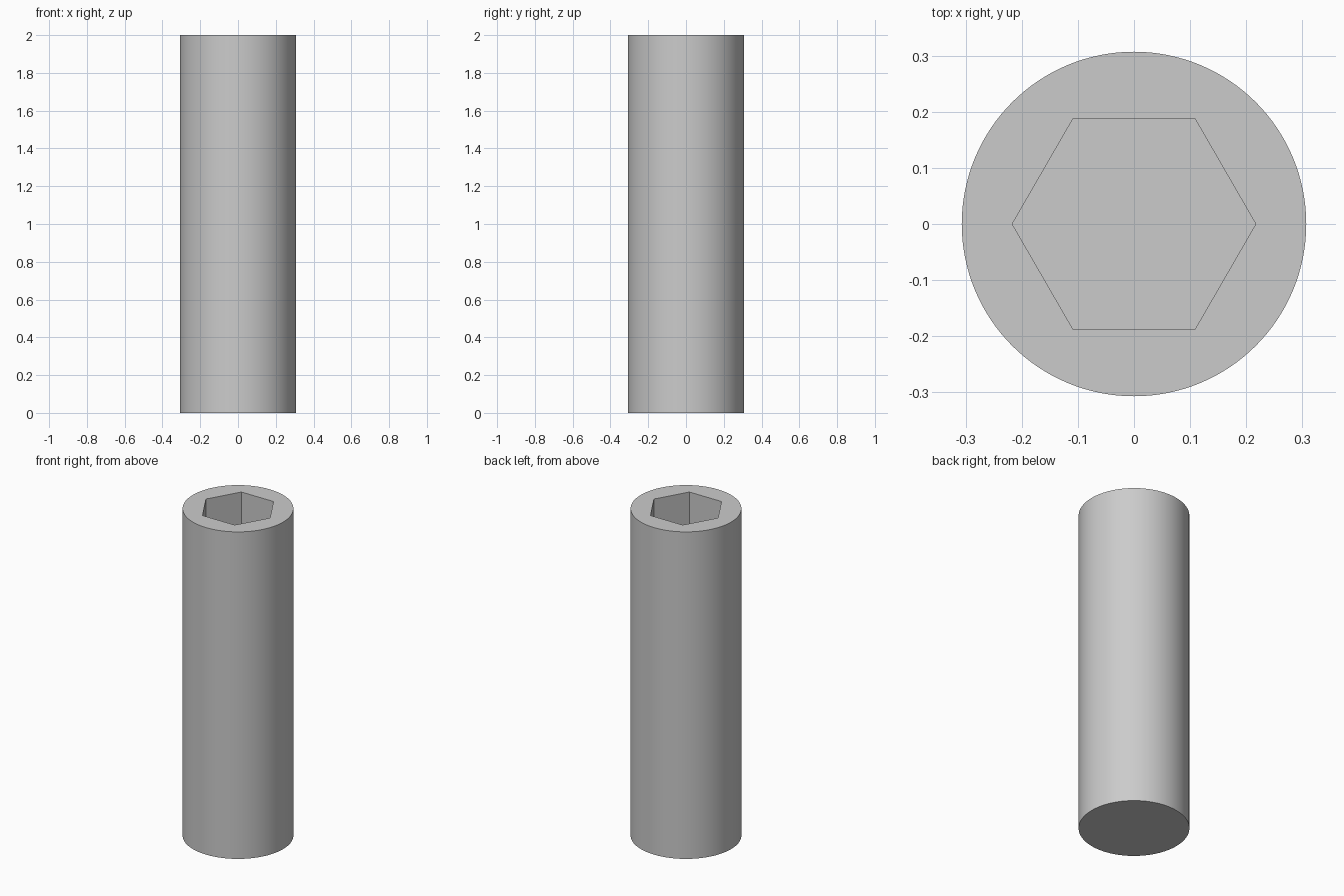
import bpy, bmesh
from math import cos, sin, tau, radians

if "Cube" in bpy.data.objects:
    bpy.data.objects.remove(bpy.data.objects["Cube"])

HEIGHT = 2.0
RADIUS = 0.307
HEX_RADIUS = 0.217
SOCKET_DEPTH = 0.5

bm = bmesh.new()


def ring(radius, z, sides):
    return [bm.verts.new((radius * cos(tau * i / sides), radius * sin(tau * i / sides), z))
            for i in range(sides)]


def walls(a, b):
    n = len(a)
    for i in range(n):
        j = (i + 1) % n
        bm.faces.new((a[i], a[j], b[j], b[i]))


def loop_edges(loop):
    return [bm.edges.get((loop[i - 1], loop[i])) for i in range(len(loop))]


# Round body with closed base
base = ring(RADIUS, 0, 128)
rim = ring(RADIUS, HEIGHT, 128)
walls(base, rim)
bm.faces.new(base[::-1])

# Blind hexagonal socket
hex_top = ring(HEX_RADIUS, HEIGHT, 6)
hex_floor = ring(HEX_RADIUS, HEIGHT - SOCKET_DEPTH, 6)
walls(hex_top, hex_floor)
bm.faces.new(hex_floor)

# Flat top face between the rim and the socket
bmesh.ops.triangle_fill(bm, use_beauty=True, use_dissolve=False, normal=(0, 0, 1),
                        edges=loop_edges(rim) + loop_edges(hex_top))
bmesh.ops.recalc_face_normals(bm, faces=bm.faces)

mesh = bpy.data.meshes.new("hex_socket_cylinder")
bm.to_mesh(mesh)
bm.free()
body = bpy.data.objects.new("hex_socket_cylinder", mesh)
bpy.context.collection.objects.link(body)
bpy.context.view_layer.objects.active = body
body.select_set(True)
bpy.ops.object.shade_smooth_by_angle(angle=radians(30))
